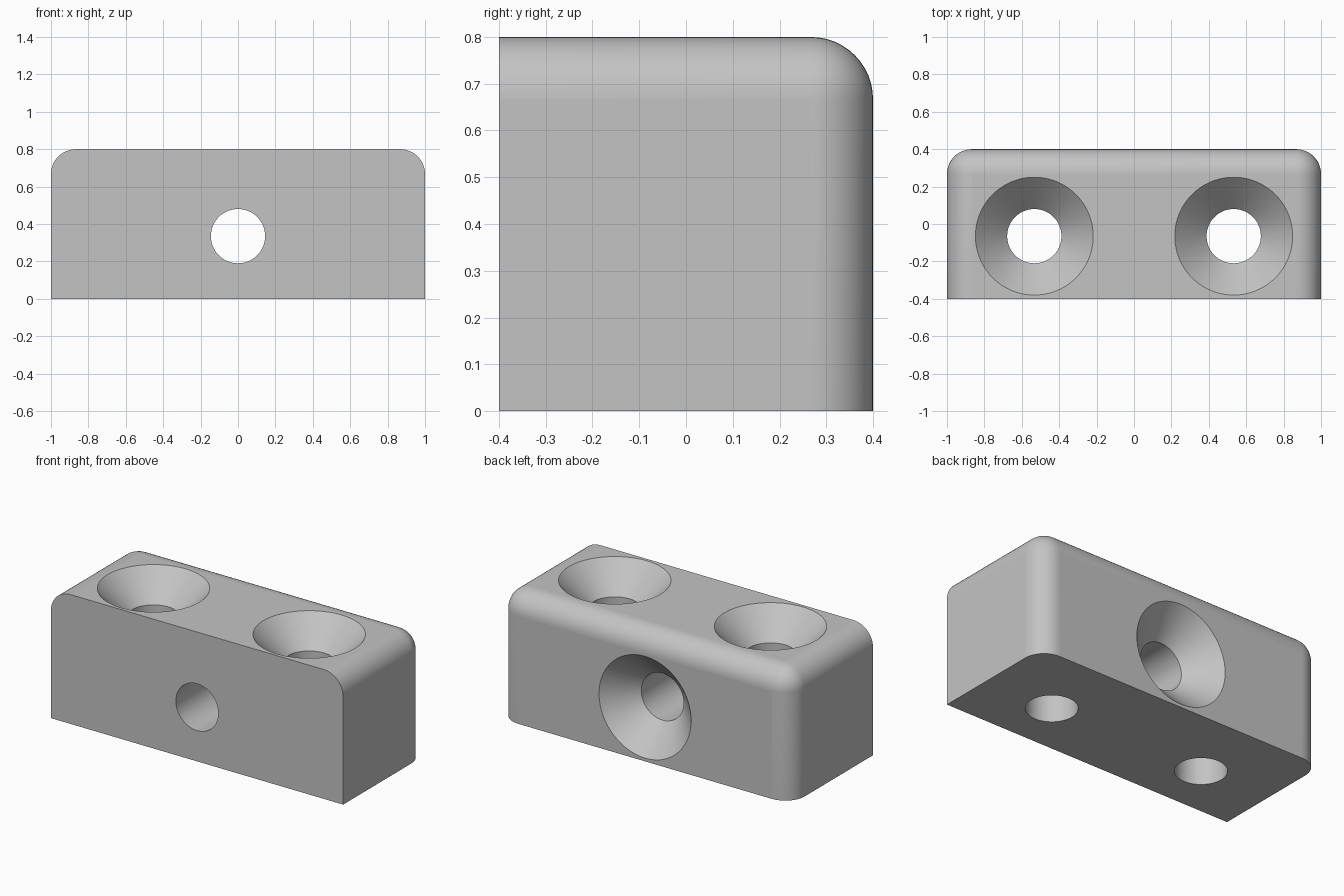
import bpy
import bmesh
import math
from mathutils import Matrix, Vector

if "Cube" in bpy.data.objects:
    bpy.data.objects.remove(bpy.data.objects["Cube"], do_unlink=True)

FILLET = 0.133
HOLE_R, SINK_R = 0.145, 0.315
SIDES = 96

grey = bpy.data.materials.new("plain grey")
grey.use_nodes = True
colour = (0.55, 0.55, 0.55, 1)
grey.diffuse_color = colour
grey.node_tree.nodes["Principled BSDF"].inputs["Base Color"].default_value = colour


def add_object(name, bm):
    bmesh.ops.recalc_face_normals(bm, faces=bm.faces)
    mesh = bpy.data.meshes.new(name)
    bm.to_mesh(mesh)
    bm.free()
    mesh.materials.append(grey)
    obj = bpy.data.objects.new(name, mesh)
    bpy.context.collection.objects.link(obj)
    return obj


def countersink_cutter(name, location, turn):
    """Revolved screw-hole profile; its local z = 0 lies on the entry face."""
    depth, extra = SINK_R - HOLE_R, 0.02
    profile = [(0, extra), (SINK_R + extra, extra), (HOLE_R, -depth), (HOLE_R, -1), (0, -1)]
    bm = bmesh.new()
    verts = [bm.verts.new((r, 0, h)) for r, h in profile]
    edges = [bm.edges.new(pair) for pair in zip(verts, verts[1:])]
    bmesh.ops.spin(bm, geom=verts + edges, axis=(0, 0, 1), cent=(0, 0, 0),
                   angle=math.tau, steps=SIDES, use_duplicate=False)
    bmesh.ops.remove_doubles(bm, verts=bm.verts, dist=1e-4)
    bm.transform(Matrix.Translation(location) @ Matrix.Rotation(turn, 4, "X"))
    cutter = add_object(name, bm)
    cutter.hide_render = True
    return cutter


# Block, rounded on every edge that touches neither the front nor the base
bm = bmesh.new()
bmesh.ops.create_cube(bm, size=1)
bm.transform(Matrix.Translation((0, 0, 0.4)) @ Matrix.Diagonal((2, 0.8, 0.8, 1)))


def is_rounded(edge):
    mid = (edge.verts[0].co + edge.verts[1].co) / 2
    return mid.y > -0.39 and mid.z > 0.01


bmesh.ops.bevel(bm, geom=[e for e in bm.edges if is_rounded(e)], offset=FILLET,
                offset_type="OFFSET", segments=12, profile=0.5, affect="EDGES")
block = add_object("mounting_block", bm)

# Two screw holes from the top and one from the back
cutters = [countersink_cutter("top_hole_cutter", Vector((side * 0.533, -0.065, 0.8)), 0)
           for side in (-1, 1)]
cutters.append(countersink_cutter("back_hole_cutter", Vector((0, 0.4, 0.335)), -math.pi / 2))

bpy.ops.object.select_all(action="DESELECT")
bpy.context.view_layer.objects.active = block
block.select_set(True)
for cutter in cutters:
    cut = block.modifiers.new("hole", "BOOLEAN")
    cut.operation = "DIFFERENCE"
    cut.solver = "EXACT"
    cut.object = cutter
    bpy.ops.object.modifier_apply(modifier=cut.name)
    bpy.data.objects.remove(cutter, do_unlink=True)

# Smooth fillets and hole walls, flat outer faces
bpy.ops.object.shade_smooth_by_angle(angle=math.radians(30))
for face in block.data.polygons:
    if max(abs(c) for c in face.normal) > 0.9999:
        face.use_smooth = False
